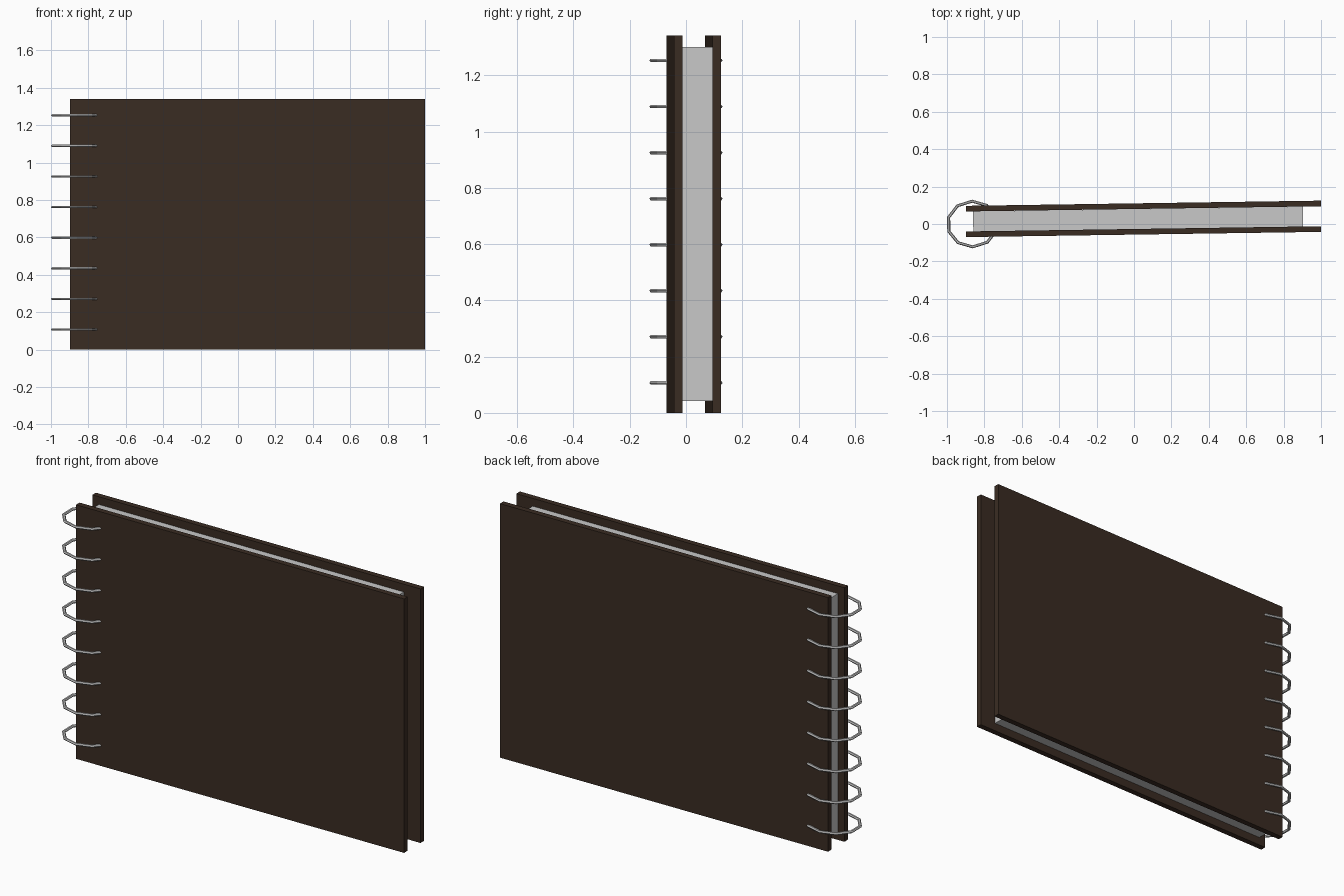
import bpy, bmesh, math
from mathutils import Matrix, Vector

if "Cube" in bpy.data.objects:
    bpy.data.objects.remove(bpy.data.objects["Cube"])

TILT = math.radians(0.84)   # the whole book is turned very slightly


def material(name, rgb):
    m = bpy.data.materials.new(name)
    m.diffuse_color = (*rgb, 1)
    m.use_nodes = True
    m.node_tree.nodes["Principled BSDF"].inputs["Base Color"].default_value = m.diffuse_color
    return m


DARK = material("dark brown cover", (0.042, 0.025, 0.016))
PAPER = material("paper grey", (0.58, 0.58, 0.58))
METAL = material("metal grey", (0.58, 0.58, 0.58))


def add_object(name, bm, mat):
    bmesh.ops.recalc_face_normals(bm, faces=bm.faces)
    me = bpy.data.meshes.new(name)
    bm.to_mesh(me)
    bm.free()
    me.materials.append(mat)
    ob = bpy.data.objects.new(name, me)
    bpy.context.collection.objects.link(ob)
    return ob


def slab(name, size, centre, mat):
    bm = bmesh.new()
    bmesh.ops.create_cube(bm, size=1, matrix=Matrix.Diagonal((*size, 1)))
    ob = add_object(name, bm, mat)
    ob.location = centre
    ob.rotation_euler.z = TILT
    return ob


# Covers and page block
slab("front_cover", (1.897, 0.030, 1.341), (0.051, -0.041, 0.6705), DARK)
slab("back_cover", (1.897, 0.030, 1.341), (0.051, 0.096, 0.6705), DARK)
slab("pages", (1.764, 0.107, 1.257), (0.022, 0.027, 0.6715), PAPER)


# Binding rings: ten-sided loops with a six-sided wire
def ring(name, z, sides=10, wire=6):
    bm = bmesh.new()
    loops = []
    for i in range(sides):
        a = math.tau * i / sides + math.pi / 2
        loop = []
        for j in range(wire):
            b = math.tau * j / wire
            r = 1 + 0.066 * math.cos(b)
            loop.append(bm.verts.new(Vector((0.133 * r * math.cos(a),
                                             0.122 * r * math.sin(a),
                                             0.007 * math.sin(b)))))
        loops.append(loop)
    for i in range(sides):
        p, q = loops[i], loops[(i + 1) % sides]
        for j in range(wire):
            k = (j + 1) % wire
            bm.faces.new((p[j], q[j], q[k], p[k]))
    ob = add_object(name, bm, METAL)
    ob.location = (-0.864, 0, z)
    ob.rotation_euler.z = TILT


for n in range(8):
    ring(f"binding_ring_{n + 1}", 0.107 + n * 0.1637)
